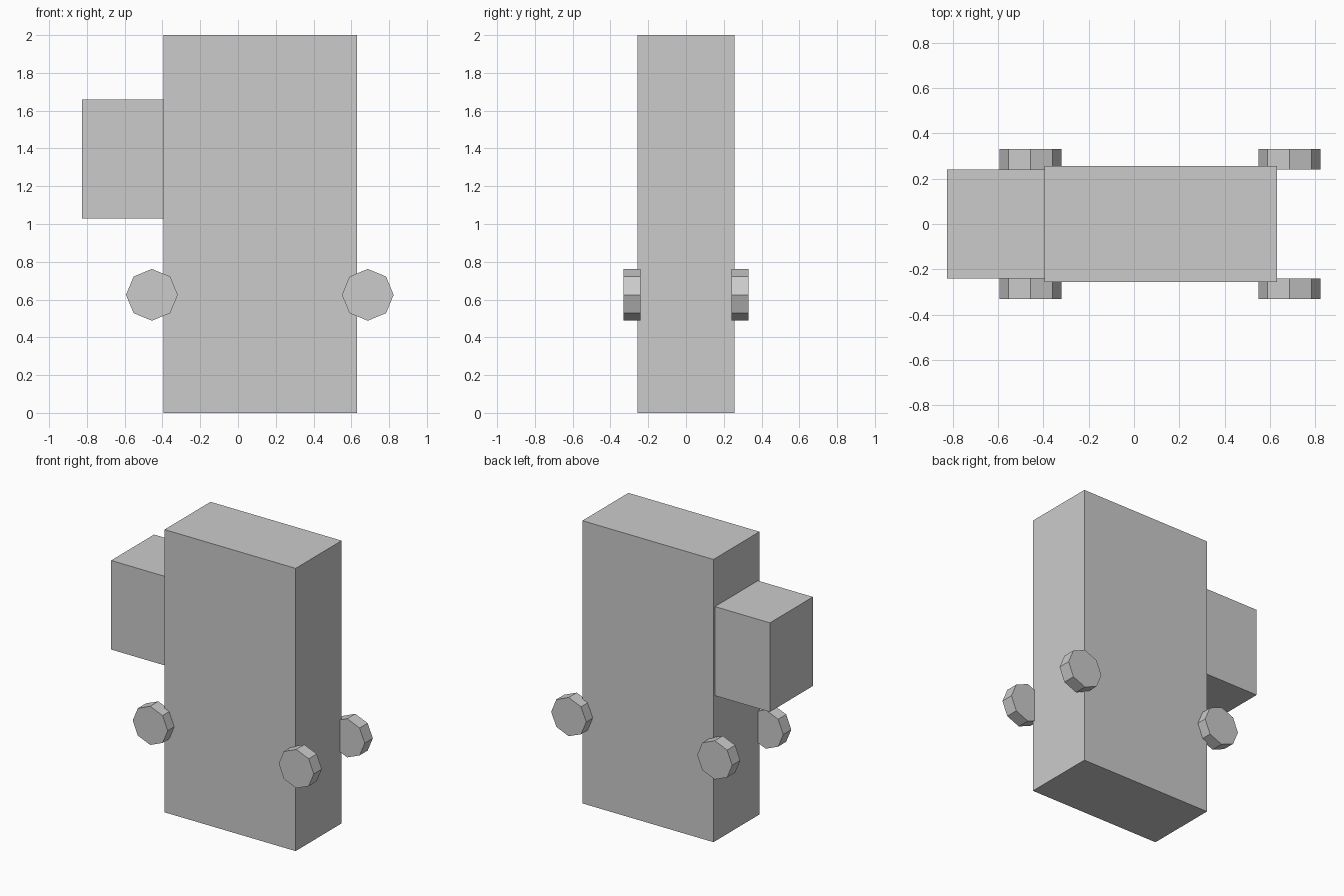
import bpy
from math import pi

if "Cube" in bpy.data.objects:
    bpy.data.objects.remove(bpy.data.objects["Cube"])


def box(name, lo, hi):
    size = [b - a for a, b in zip(lo, hi)]
    centre = [(a + b) / 2 for a, b in zip(lo, hi)]
    bpy.ops.mesh.primitive_cube_add(size=1, location=centre)
    ob = bpy.context.object
    ob.name = name
    ob.scale = size
    bpy.ops.object.transform_apply(location=False, rotation=False, scale=True)
    return ob


def wheel(name, x, y):
    # octagonal disc with its axle along y and a corner pointing up
    bpy.ops.mesh.primitive_cylinder_add(
        vertices=8, radius=0.137, depth=0.09,
        location=(x, y, 0.625), rotation=(pi / 2, 0, 0))
    bpy.context.object.name = name


# Tall main body and the smaller block on its left side
box("body", (-0.395, -0.257, 0), (0.631, 0.257, 2))
box("side_block", (-0.825, -0.24, 1.03), (-0.395, 0.24, 1.66))

# Four wheels, partly sunk into the body faces
for side, x in (("left", -0.456), ("right", 0.687)):
    for end, y in (("front", -0.285), ("back", 0.285)):
        wheel(f"{end}_{side}_wheel", x, y)
